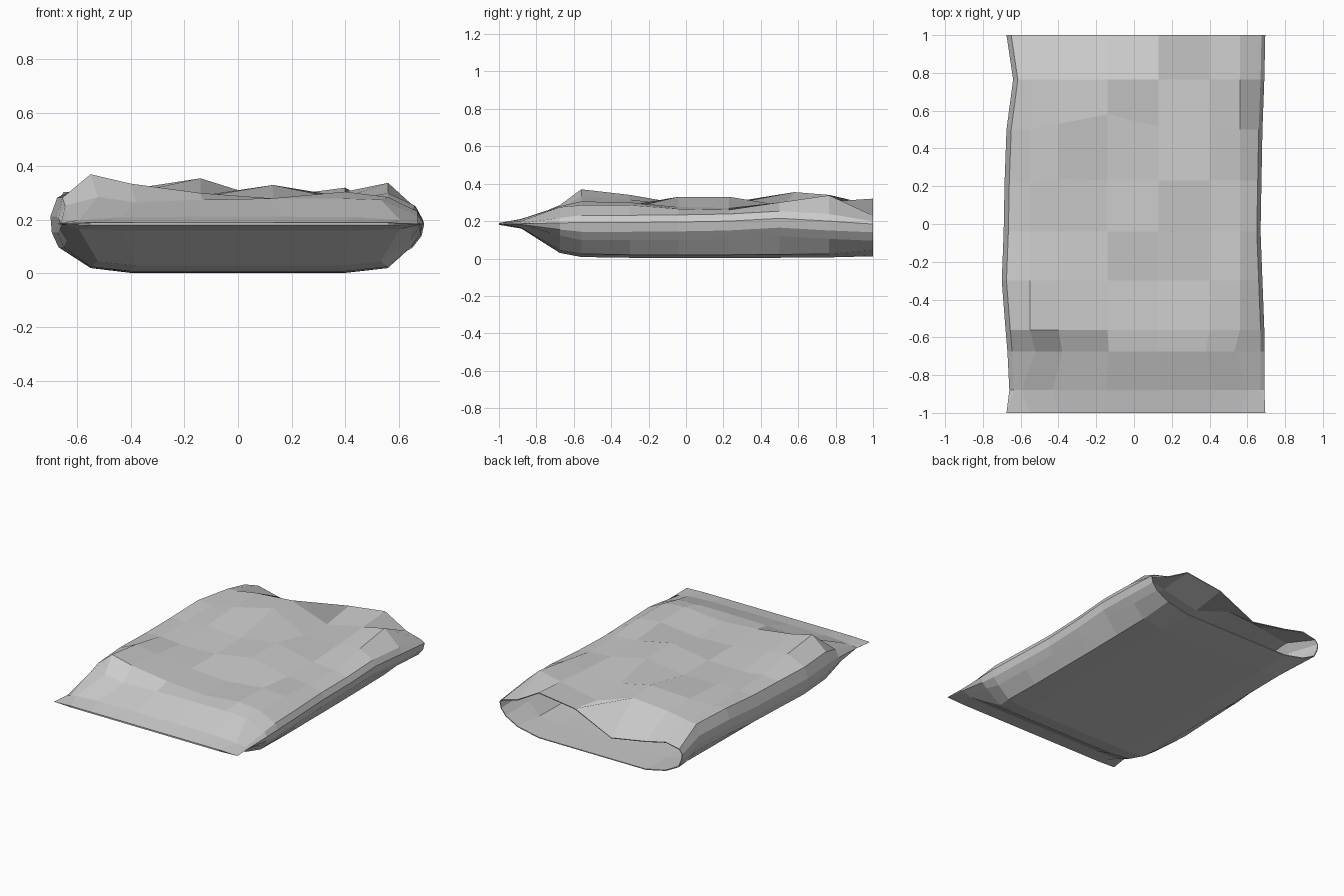
import bpy, bmesh

if "Cube" in bpy.data.objects:
    bpy.data.objects.remove(bpy.data.objects["Cube"])

# Ring stations along the bag: y, left edge, right edge, seam height
stations = [(-1.0, -.675, .695, .185), (-.88, -.66, .69, .185), (-.675, -.67, .69, .183),
            (-.56, -.68, .69, .183), (-.30, -.70, .68, .183), (-.04, -.69, .67, .185),
            (.23, -.685, .675, .19), (.50, -.675, .68, .205), (.765, -.64, .69, .19),
            (1.0, -.675, .695, .18)]
# Crumpled upper heights at six columns per ring
cols = [-.55, -.40, -.14, .13, .40, .56]
top = [[.19] * 6,
       [.20, .21, .212, .212, .21, .20],
       [.285, .265, .275, .28, .28, .275],
       [.37, .335, .30, .28, .305, .285],
       [.34, .315, .285, .27, .30, .285],
       [.295, .28, .285, .33, .275, .265],
       [.29, .30, .29, .33, .27, .26],
       [.295, .315, .355, .27, .285, .30],
       [.295, .32, .34, .25, .305, .338],
       [.24, .205, .16, .285, .32, .23]]
# Lower heights at the outer and inner columns
low = [(.18, .18), (.165, .16), (.045, .03), (.025, .008), (.02, .004), (.02, .002),
       (.02, .002), (.022, .004), (.025, .006), (.045, .012)]
# Sideways creases: shift in y for single points, keyed by ring and column
crease = {(7, 2): .08, (7, 1): .03, (7, 3): .015, (6, 1): .01, (6, 0): -.015}


def ring_points(i):
    y, left, right, seam = stations[i]
    outer, inner = low[i]
    fat = {0: 0, 1: .08, 2: .7}.get(i, 1)
    lip = .4 if i == 9 else 1
    # the front corners of the filled part are pulled in, the seal flares out
    spread = {1: 1.08, 2: .95}.get(i, 1)
    # upper skin, left to right
    pts = [(x * spread, y + crease.get((i, c), 0), top[i][c]) for c, x in enumerate(cols)]
    # right side
    pts += [(right - .02, y, seam + .048 * fat * lip), (right, y, seam + .01 * fat * lip),
            (right - .01, y, seam - .04 * fat), (right - .045, y, seam - .085 * fat)]
    # lower skin, right to left
    for c, x in reversed(list(enumerate(cols))):
        pts.append((x * spread, y, outer if c in (0, 5) else inner))
    # left side
    pts += [(left + .03, y, seam - .085 * fat), (left + .005, y, seam - .03 * fat),
            (left, y, seam + .03 * fat * lip), (left + .025, y, seam + .10 * fat * lip)]
    return pts


# Bag skin lofted through the rings, sealed at the front and open at the back
bm = bmesh.new()
rings = [[bm.verts.new(p) for p in ring_points(i)] for i in range(len(stations))]
for a, b in zip(rings, rings[1:]):
    n = len(a)
    for k in range(n):
        bm.faces.new((a[k], a[(k + 1) % n], b[(k + 1) % n], b[k]))

# Flatten the sealed edge into a straight strip reaching both corners
for k, v in enumerate(rings[0]):
    v.co.z = .19 if k < 6 else (.18 if 10 <= k < 16 else .185)
    if 6 <= k < 10:
        v.co.x = stations[0][2]
    elif k >= 16:
        v.co.x = stations[0][1]
bmesh.ops.remove_doubles(bm, verts=rings[0], dist=.002)
bmesh.ops.dissolve_degenerate(bm, edges=bm.edges[:], dist=.0005)
bm.normal_update()
if sum(f.normal.z for f in bm.faces if f.calc_center_median().z > .25) < 0:
    bmesh.ops.reverse_faces(bm, faces=bm.faces[:])

mesh = bpy.data.meshes.new("open_bag")
bm.to_mesh(mesh)
bm.free()
bag = bpy.data.objects.new("open_bag", mesh)
bpy.context.collection.objects.link(bag)

# Thin foil thickness, kept inside the outer skin
foil = bag.modifiers.new("foil", 'SOLIDIFY')
foil.thickness = .006
foil.offset = -1
